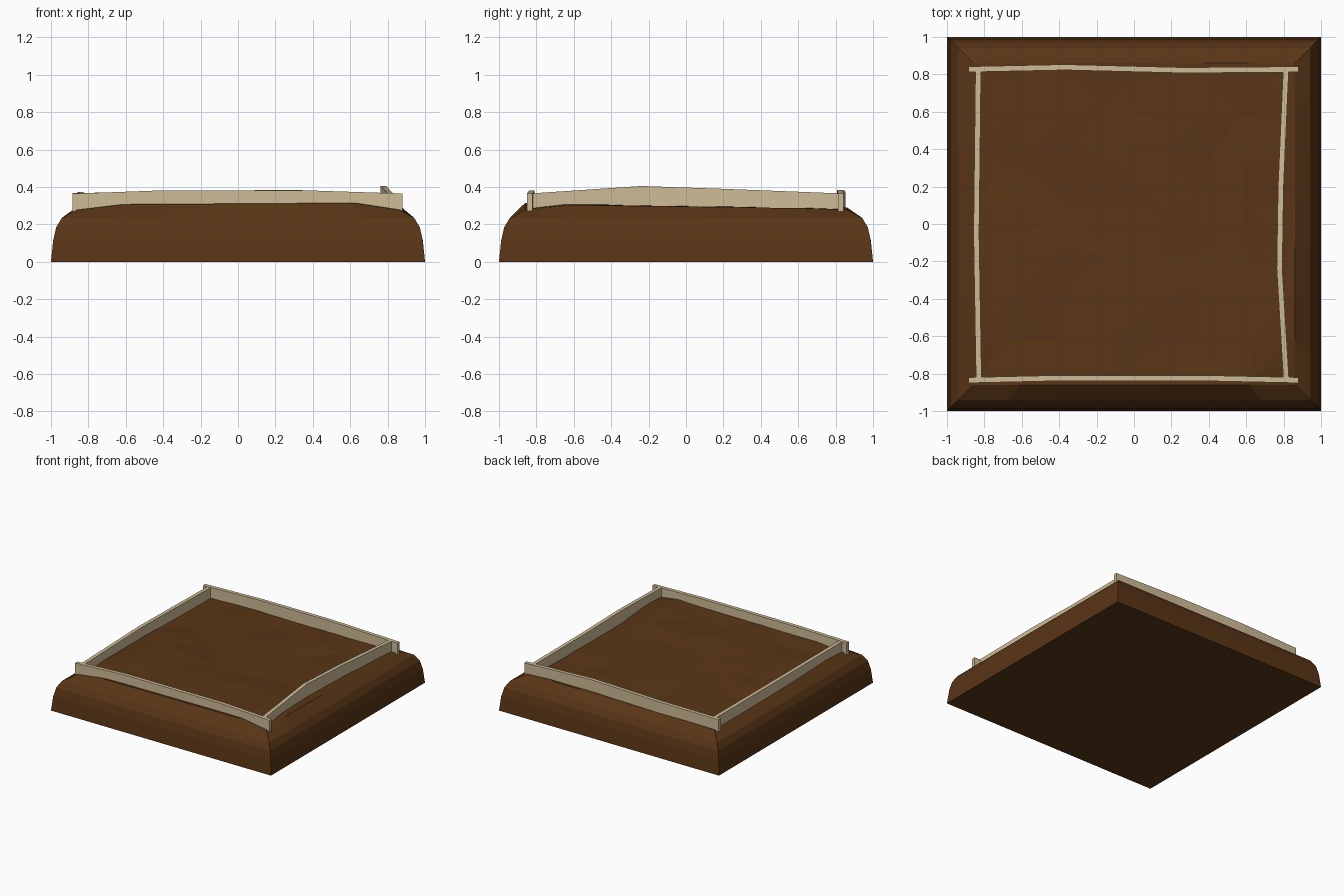
import bpy, bmesh, random
from mathutils import Vector

if "Cube" in bpy.data.objects:
    bpy.data.objects.remove(bpy.data.objects["Cube"])

random.seed(4)


def material(name, color):
    m = bpy.data.materials.new(name)
    m.diffuse_color = color
    m.use_nodes = True
    m.node_tree.nodes["Principled BSDF"].inputs["Base Color"].default_value = m.diffuse_color
    return m


SOIL = material("soil_brown", (0.10, 0.036, 0.008, 1))
WOOD = material("pale_wood", (0.62, 0.50, 0.31, 1))


def add_object(name, bm, mat):
    bmesh.ops.recalc_face_normals(bm, faces=bm.faces[:])
    me = bpy.data.meshes.new(name)
    bm.to_mesh(me)
    bm.free()
    me.materials.append(mat)
    ob = bpy.data.objects.new(name, me)
    bpy.context.collection.objects.link(ob)
    return ob


# Soil mound: uneven faceted top, then rings stepping out and down
bm = bmesh.new()
HALF = 0.86
bmesh.ops.create_grid(bm, x_segments=7, y_segments=7, size=HALF)
for v in bm.verts:
    x, y = v.co.x, v.co.y
    edge_x, edge_y = abs(x) > HALF - 0.01, abs(y) > HALF - 0.01
    z = 0.302 - 0.014 * y + 0.006 * x
    if edge_x and edge_y:
        z = 0.278
    elif edge_x:
        z -= 0.012
    elif edge_y:
        z -= 0.003
    else:
        z += random.uniform(-0.014, 0.006)
        v.co.x += random.uniform(-0.06, 0.06)
        v.co.y += random.uniform(-0.06, 0.06)
    v.co.z = z
bmesh.ops.triangulate(bm, faces=bm.faces[:])

rim = [e for e in bm.edges if e.is_boundary]
size = HALF
for half, z in [(0.942, 0.235), (0.972, 0.185), (0.988, 0.115), (1.0, 0.0)]:
    ext = bmesh.ops.extrude_edge_only(bm, edges=rim)["geom"]
    for v in [g for g in ext if isinstance(g, bmesh.types.BMVert)]:
        v.co = Vector((v.co.x * half / size, v.co.y * half / size, z))
    rim = [g for g in ext if isinstance(g, bmesh.types.BMEdge) and g.is_boundary]
    size = half
bmesh.ops.contextual_create(bm, geom=rim)
add_object("soil_mound", bm, SOIL)


# Warped planks: a rectangular section carried along points (x, y, top z)
def plank(name, path, along_x, height=0.1, thick=0.03):
    bm = bmesh.new()
    side = Vector((0, thick / 2, 0)) if along_x else Vector((thick / 2, 0, 0))
    down = Vector((0, 0, -height))
    rings = []
    for p in path:
        p = Vector(p)
        rings.append([bm.verts.new(c) for c in
                      (p - side, p + side, p + side + down, p - side + down)])
    for a, b in zip(rings, rings[1:]):
        for i in range(4):
            j = (i + 1) % 4
            bm.faces.new((a[i], a[j], b[j], b[i]))
    bm.faces.new(rings[0])
    bm.faces.new(rings[-1])
    add_object(name, bm, WOOD)


plank("front_plank", [(-0.885, -0.835, 0.364), (-0.45, -0.825, 0.38),
                      (0.42, -0.825, 0.38), (0.88, -0.835, 0.365)], True)
plank("back_plank", [(-0.885, 0.827, 0.367), (-0.37, 0.838, 0.376),
                     (0.27, 0.822, 0.385), (0.88, 0.827, 0.364)], True)
plank("left_plank", [(-0.83, -0.82, 0.364), (-0.843, -0.05, 0.373),
                     (-0.833, 0.815, 0.366)], False)
plank("right_plank", [(0.813, -0.82, 0.366), (0.778, -0.24, 0.405),
                      (0.785, 0.2, 0.39), (0.812, 0.815, 0.366)], False, 0.12)
